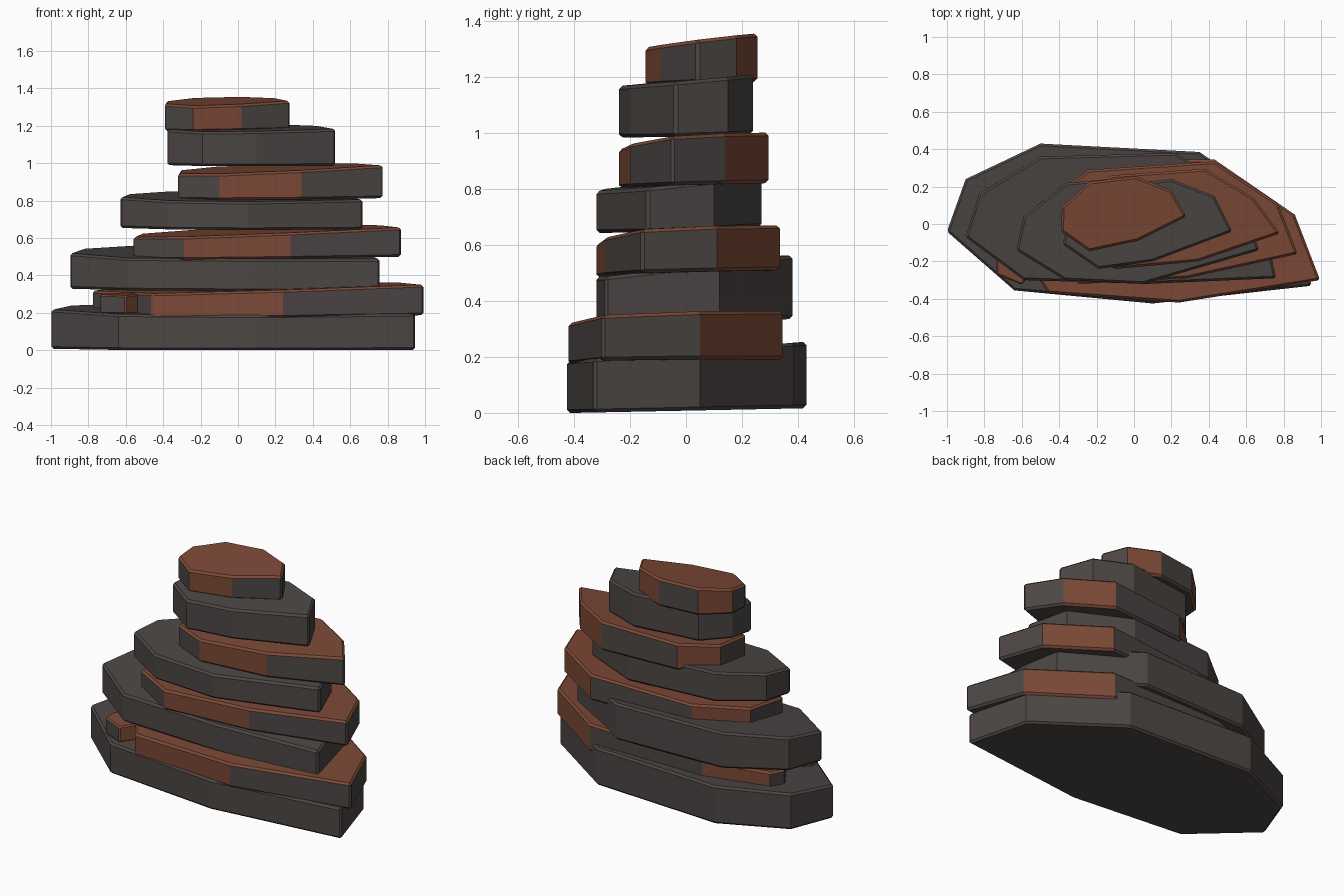
import bpy, bmesh

if "Cube" in bpy.data.objects:
    bpy.data.objects.remove(bpy.data.objects["Cube"])


def material(name, rgb):
    m = bpy.data.materials.new(name)
    m.diffuse_color = (*rgb, 1)
    m.use_nodes = True
    m.node_tree.nodes["Principled BSDF"].inputs["Base Color"].default_value = m.diffuse_color
    return m


DARK = material("dark_rock", (0.072, 0.062, 0.058))
RUST = material("rust_rock", (0.20, 0.066, 0.037))


def slab(name, outline, bottom, top, rusty_sides=(), rusty_top=False, bevel=0.012):
    """Irregular prism; bottom and top are tilted planes (height, x slope, y slope)."""
    def ring(plane):
        return [bm.verts.new((x, y, plane[0] + plane[1] * x + plane[2] * y)) for x, y in outline]

    bm = bmesh.new()
    low, high = ring(bottom), ring(top)
    n = len(outline)
    bm.faces.new(low)
    bm.faces.new(high).material_index = int(rusty_top)
    for i in range(n):
        j = (i + 1) % n
        side = bm.faces.new((low[i], low[j], high[j], high[i]))
        side.material_index = int(i in rusty_sides)
    bmesh.ops.recalc_face_normals(bm, faces=bm.faces)
    mesh = bpy.data.meshes.new(name)
    bm.to_mesh(mesh)
    bm.free()
    mesh.materials.append(DARK)
    mesh.materials.append(RUST)
    ob = bpy.data.objects.new(name, mesh)
    bpy.context.collection.objects.link(ob)
    mod = ob.modifiers.new("worn_edges", 'BEVEL')
    mod.width = bevel
    mod.segments = 1
    mod.limit_method = 'ANGLE'
    mod.angle_limit = 0.9


def rust_slab(name, outline, bottom, top):
    slab(name, outline, bottom, top, (0, 2, 5), True)


# Dark slabs, bottom to top
slab("base_slab",
     [(-1, -.04), (-.9, .24), (-.5, .43), (.35, .385), (.84, .05), (.95, -.33), (.1, -.425), (-.64, -.355)],
     (.008, 0, .02), (.22, 0, .08))
slab("dark_slab_2",
     [(-.9, -.07), (-.83, .16), (-.5, .36), (.22, .38), (.67, .12), (.76, -.29), (.07, -.32), (-.59, -.3)],
     (.325, -.006, .03), (.522, -.004, .11))
slab("dark_slab_3",
     [(-.63, -.14), (-.59, .04), (-.36, .22), (.22, .27), (.58, .10), (.67, -.14), (.05, -.32), (-.37, -.3)],
     (.655, -.006, .04), (.825, -.01, .10))
slab("dark_slab_4",
     [(-.38, -.11), (-.35, .04), (-.22, .19), (.2, .24), (.43, .15), (.525, -.04), (.1, -.2), (-.19, -.24)],
     (.99, -.006, .03), (1.188, -.004, .09))

# Rust-topped slabs, bottom to top
rust_slab("rust_slab_1",
          [(-.74, .22), (-.35, .34), (.43, .345), (.86, .05), (.995, -.3), (.24, -.42), (-.46, -.37), (-.78, .13)],
          (.178, .015, .02), (.335, .03, .05))
rust_slab("rust_slab_2",
          [(-.52, .1), (-.24, .29), (.43, .335), (.77, .11), (.875, -.16), (.28, -.29), (-.29, -.32), (-.56, -.17)],
          (.495, .01, .03), (.635, .035, .06))
rust_slab("rust_slab_3",
          [(-.31, .1), (-.12, .26), (.38, .295), (.64, .14), (.78, -.05), (.34, -.2), (-.1, -.24), (-.32, -.14)],
          (.81, .005, .03), (.965, .035, .08))
rust_slab("rust_slab_4",
          [(-.385, .09), (-.24, .225), (.01, .255), (.2, .18), (.28, .04), (.02, -.09), (-.24, -.145), (-.39, -.04)],
          (1.175, .01, .03), (1.325, .01, .12))

# Small loose stone on the left of the base slab
slab("small_stone",
     [(-.735, -.2), (-.68, -.13), (-.57, -.14), (-.53, -.24), (-.6, -.325), (-.735, -.27)],
     (.20, 0, .02), (.318, 0, .08), (1, 3, 5), True, 0.008)
